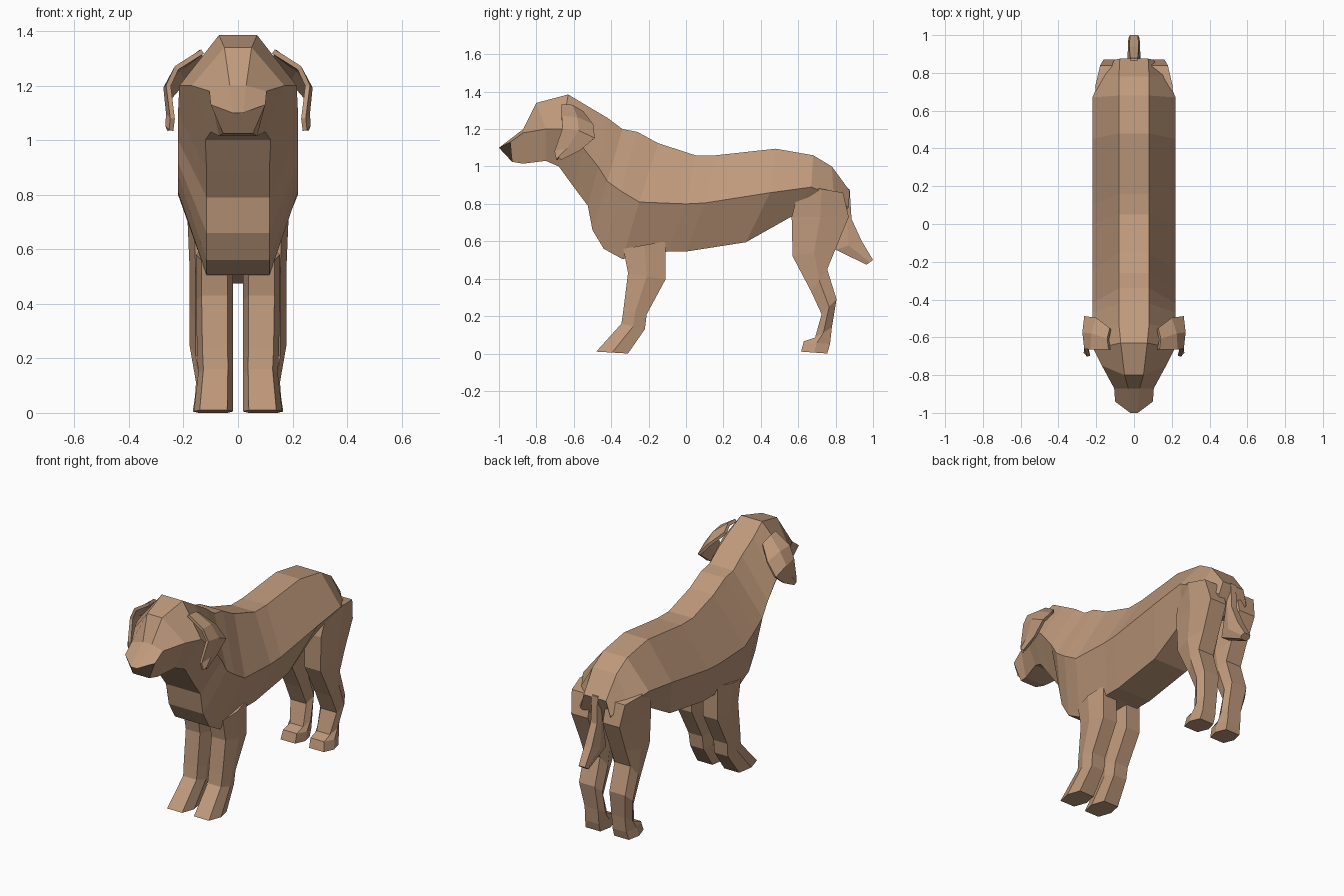
import bpy, bmesh
from mathutils import Vector

if "Cube" in bpy.data.objects:
    bpy.data.objects.remove(bpy.data.objects["Cube"])

coat = bpy.data.materials.new("brown_coat")
coat.diffuse_color = (0.52, 0.32, 0.20, 1)
coat.use_nodes = True
coat.node_tree.nodes["Principled BSDF"].inputs["Base Color"].default_value = coat.diffuse_color


def loft(name, rings, closed=True, mirror=False):
    """Skin a row of point rings with flat quads."""
    bm = bmesh.new()
    rows = [[bm.verts.new(p) for p in ring] for ring in rings]
    n = len(rows[0])
    for a, b in zip(rows, rows[1:]):
        for i in range(n if closed else n - 1):
            j = (i + 1) % n
            bm.faces.new((a[i], a[j], b[j], b[i]))
    if closed:
        bm.faces.new(rows[0])
        bm.faces.new(rows[-1])
    bmesh.ops.recalc_face_normals(bm, faces=bm.faces)
    me = bpy.data.meshes.new(name)
    bm.to_mesh(me)
    bm.free()
    me.materials.append(coat)
    ob = bpy.data.objects.new(name, me)
    bpy.context.collection.objects.link(ob)
    if mirror:
        ob.modifiers.new("Mirror", 'MIRROR')
    return ob


def hexring(points, widths, cx=0.0):
    """Six-sided ring from three (y, z) points and their half widths."""
    half = [(w, *p) for w, p in zip(widths, points)]
    return ([(cx + w, y, z) for w, y, z in half]
            + [(cx - w, y, z) for w, y, z in reversed(half)])


def limb(name, steps, gap=None):
    """Hexagonal limb from (front y, z, back y, z, half width) steps.
    With a gap it becomes a mirrored pair, that far from the centre."""
    rings = []
    for fy, fz, by, bz, w in steps:
        points = ((fy, fz), ((fy + by) / 2, (fz + bz) / 2), (by, bz))
        cx = 0 if gap is None else w + gap
        rings.append(hexring(points, (.7 * w, w, .7 * w), cx))
    return loft(name, rings, mirror=gap is not None)


# Head, trunk and rump: (y, z) of back line, side crease and underside
head = [
    ((-1.0, 1.10), (-.94, 1.13), (-.93, 1.025)),
    ((-.87, 1.20), (-.87, 1.18), (-.87, 1.015)),
    ((-.80, 1.34), (-.75, 1.20), (-.75, 1.03)),
    ((-.63, 1.385), (-.66, 1.20), (-.68, 1.00)),
]
head_widths = [(.02, .10, .055), (.03, .105, .07), (.05, .17, .10), (.07, .215, .12)]
trunk = [
    ((-.53, 1.325), (-.55, 1.10), (-.60, .89)),
    ((-.42, 1.26), (-.47, 1.00), (-.525, .79)),
    ((-.34, 1.20), (-.42, .92), (-.50, .66)),
    ((-.26, 1.185), (-.35, .87), (-.44, .56)),
    ((-.15, 1.125), (-.25, .81), (-.34, .505)),
    ((.05, 1.06), (0, .80), (-.10, .545)),
    ((.16, 1.06), (.10, .805), (0, .545)),
    ((.48, 1.095), (.45, .86), (.32, .595)),
    ((.68, 1.06), (.67, .89), (.56, .73)),
]
rump = [
    ((.78, 1.00), (.79, .84), (.65, .73)),
    ((.875, .87), (.87, .78), (.80, .70)),
]
rump_widths = [(.08, .17, .11), (.075, .10, .08)]
widths = head_widths + [(.08, .22, .115)] * len(trunk) + rump_widths
loft("body", [hexring(p, w) for p, w in zip(head + trunk + rump, widths)])

# Front legs
limb("front_legs", [
    (-.335, .56, -.11, .60, .068),
    (-.31, .43, -.11, .395, .068),
    (-.335, .23, -.21, .21, .066),
    (-.345, .16, -.22, .13, .064),
    (-.48, .01, -.31, 0, .072),
], gap=.018)

# Hind legs with thigh, hock and paw
limb("hind_legs", [
    (.61, .90, .84, .86, .09),
    (.565, .73, .87, .73, .08),
    (.57, .52, .80, .56, .076),
    (.67, .33, .755, .45, .076),
    (.725, .21, .805, .29, .076),
    (.69, .085, .78, .14, .064),
    (.63, .065, .77, .05, .066),
    (.615, .01, .755, 0, .07),
], gap=.026)

# Tail hanging down and kicking out at the tip
limb("tail", [
    (.82, .89, .875, .88, .025),
    (.83, .72, .885, .72, .03),
    (.80, .555, .94, .60, .035),
    (.965, .475, 1.0, .50, .03),
])

# Folded ear flaps: front and back edge per strip, bulging outward between
edges = [
    ((.13, -.665, 1.325), (.125, -.555, 1.29)),
    ((.225, -.665, 1.265), (.195, -.50, 1.22)),
    ((.255, -.66, 1.20), (.255, -.49, 1.15)),
    ((.24, -.70, 1.08), (.25, -.57, 1.085)),
    ((.245, -.69, 1.035), (.25, -.67, 1.035)),
]
strips = [(f, (Vector(f) + Vector(b)) / 2 + Vector((.01, 0, .015)), b)
          for f, b in edges]
ears = loft("ears", strips, closed=False, mirror=True)
flap = ears.modifiers.new("Solidify", 'SOLIDIFY')
flap.thickness = 0.018
flap.offset = 0
